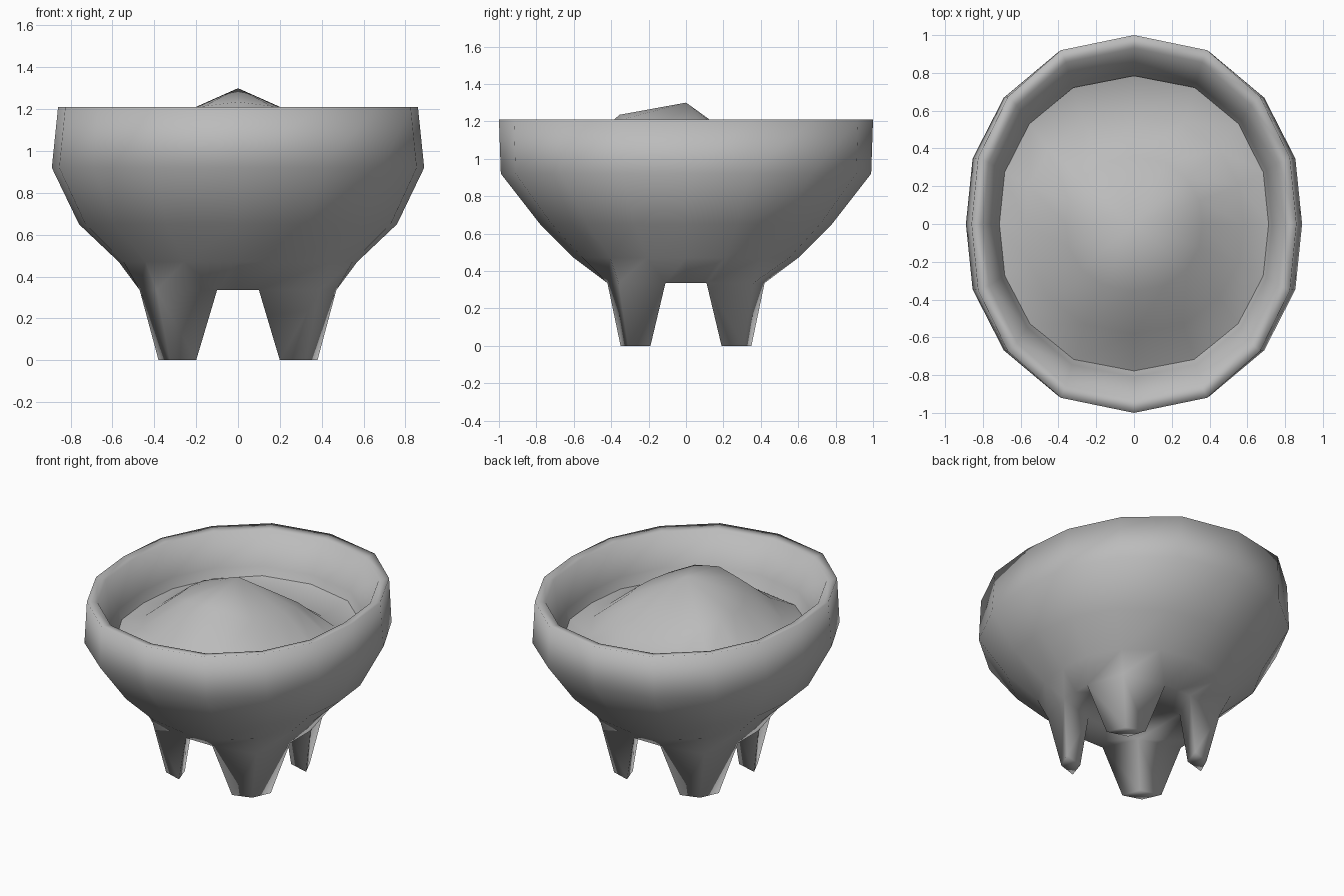
import bpy, bmesh, math

cube = bpy.data.objects.get("Cube")
if cube:
    bpy.data.objects.remove(cube, do_unlink=True)


def mirror_quarter(quarter):
    """Complete a ring from five points running from the +x to the +y axis."""
    half = quarter + [(-x, y) for x, y in reversed(quarter[:-1])]
    return half + [(x, -y) for x, y in reversed(half[1:-1])]


# Sixteen-sided oval of unit half width and half depth
OVAL = mirror_quarter([(1, 0), (0.96, 0.35), (0.775, 0.675), (0.45, 0.92), (0, 1)])


def oval(w, d, z, lean=0):
    return [(x * w, y * d, z + lean * y ** 3) for x, y in OVAL]


def level(points, z):
    return [(x, y, z) for x, y in points]


def material(name, value):
    mat = bpy.data.materials.new(name)
    mat.use_nodes = True
    colour = (value, value, value, 1)
    mat.diffuse_color = colour
    mat.node_tree.nodes["Principled BSDF"].inputs["Base Color"].default_value = colour
    return mat


clay = material("grey clay", 0.5)


def loft(bm, rings, cap=True):
    """Skin a stack of rings with equal point counts, closing the last one."""
    loops = [[bm.verts.new(p) for p in ring] for ring in rings]
    n = len(loops[0])
    for a, b in zip(loops, loops[1:]):
        for i in range(n):
            j = (i + 1) % n
            bm.faces.new((a[i], a[j], b[j], b[i]))
    if cap:
        bm.faces.new(loops[-1])


def finish(bm, name):
    """Weld the parts of the mesh and make a smooth object of it."""
    bmesh.ops.remove_doubles(bm, verts=bm.verts, dist=0.0005)
    bmesh.ops.recalc_face_normals(bm, faces=bm.faces)
    mesh = bpy.data.meshes.new(name)
    bm.to_mesh(mesh)
    bm.free()
    mesh.materials.append(clay)
    mesh.shade_smooth()
    obj = bpy.data.objects.new(name, mesh)
    bpy.context.collection.objects.link(obj)
    return obj


# Bowl: from the base up, over the rim and down the inside
BASE_Z = 0.335
base = [(0.47, 0), (0.47, 0.11), (0.39, 0.36), (0.10, 0.42), (0, 0.42)]
inner_corner = (0.20, 0.20)
profile = [  # half width, half depth, height
    (0.57, 0.60, 0.47), (0.76, 0.78, 0.65), (0.89, 0.99, 0.92),
    (0.86, 1.00, 1.21), (0.80, 0.93, 1.20), (0.73, 0.81, 1.00),
    (0.69, 0.75, 0.84), (0.50, 0.55, 0.66),
]
bm = bmesh.new()
loft(bm, [level(mirror_quarter(base), BASE_Z)] + [oval(*p) for p in profile])

# Underside: the base outline notched where the legs grow out
notched = base[:2] + [inner_corner] + base[3:]
bm.faces.new([bm.verts.new(p) for p in level(mirror_quarter(notched), BASE_Z)])

# Legs: flattened tapering wedges across each diagonal, welded to the bowl
leg_top = base[1:4] + [inner_corner]
leg_foot = [(0.38, 0.19), (0.325, 0.31), (0.20, 0.35), (0.24, 0.23)]
for sx in (1, -1):
    for sy in (1, -1):
        loft(bm, [level([(sx * x, sy * y) for x, y in ring], z)
                  for ring, z in ((leg_top, BASE_Z), (leg_foot, 0))])
finish(bm, "bowl_with_legs")

# Mound: a leaning heap, dipping behind and rising again at its back edge
bm = bmesh.new()
loft(bm, [
    oval(0.715, 0.785, 0.93, 0.02),
    oval(0.58, 0.58, 0.96, -0.08),
    oval(0.36, 0.355, 1.14, -0.095),
    oval(0, 0, 1.30),
], cap=False)
finish(bm, "mound")
